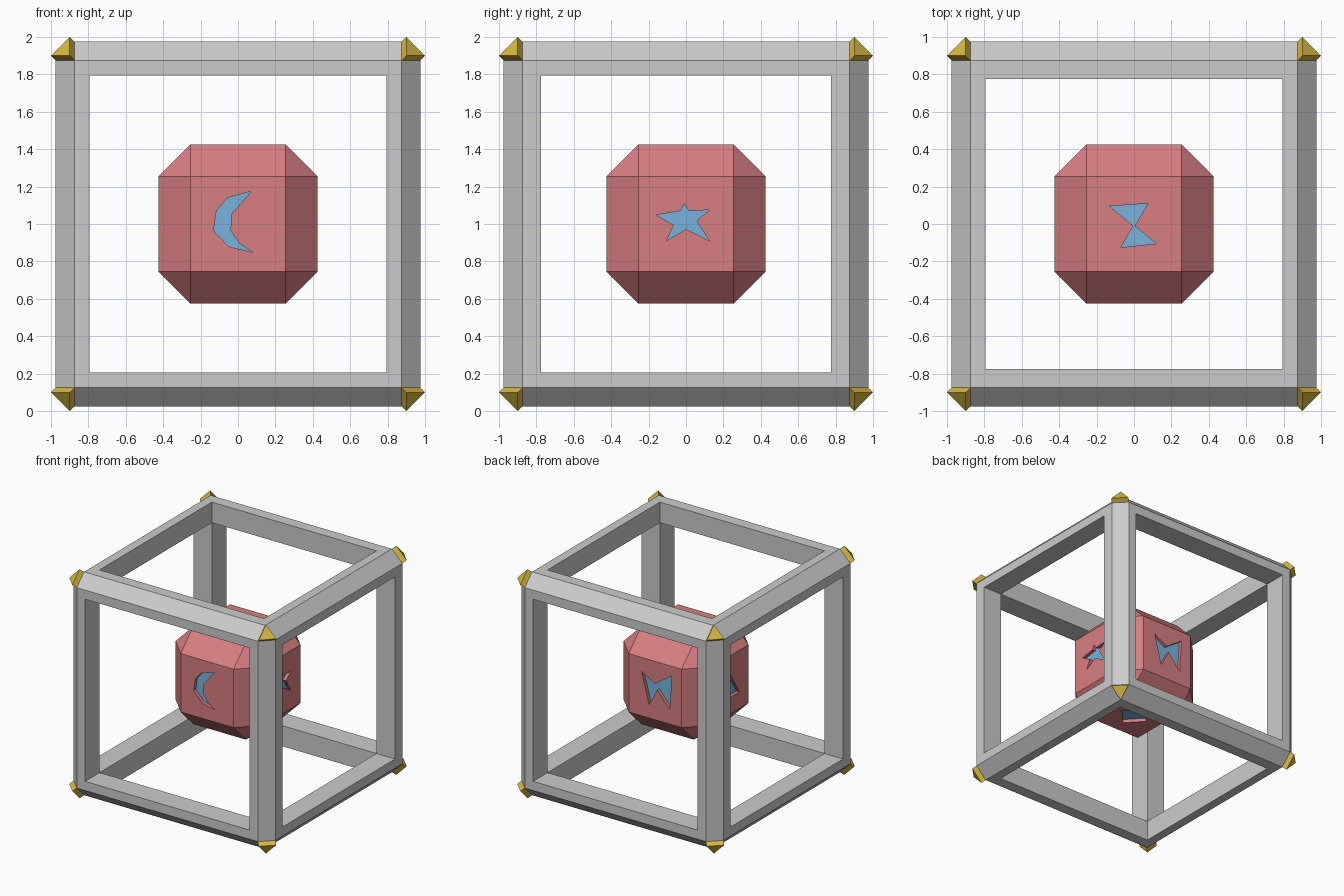
import bpy, bmesh
from mathutils import Vector, Matrix
from itertools import product

if "Cube" in bpy.data.objects:
    bpy.data.objects.remove(bpy.data.objects["Cube"])

CENTRE = Vector((0, 0, 1))


def material(name, rgb):
    m = bpy.data.materials.new(name)
    m.diffuse_color = (*rgb, 1)
    m.use_nodes = True
    m.node_tree.nodes["Principled BSDF"].inputs["Base Color"].default_value = m.diffuse_color
    return m


RED = material("red", (0.69, 0.21, 0.22))
BLUE = material("blue", (0.19, 0.45, 0.73))
GOLD = material("gold", (0.69, 0.48, 0.05))


def finish(name, bm, mat=None):
    bmesh.ops.recalc_face_normals(bm, faces=bm.faces)
    me = bpy.data.meshes.new(name)
    bm.to_mesh(me)
    bm.free()
    ob = bpy.data.objects.new(name, me)
    bpy.context.collection.objects.link(ob)
    if mat:
        me.materials.append(mat)
    return ob


def chamfered_box(name, half, inset, mat=None):
    """Box whose edges are cut flat and whose corners become triangles."""
    bm = bmesh.new()
    for s in product((-1, 1), repeat=3):
        for a in range(3):
            p = [(h if i == a else h - inset) * s[i] for i, h in enumerate(half)]
            bm.verts.new(CENTRE + Vector(p))
    bmesh.ops.convex_hull(bm, input=bm.verts)
    bmesh.ops.dissolve_limit(bm, angle_limit=0.01, verts=bm.verts, edges=bm.edges)
    return finish(name, bm, mat)


def box(name, half):
    bm = bmesh.new()
    bmesh.ops.create_cube(bm, size=2)
    bmesh.ops.transform(bm, verts=bm.verts,
                        matrix=Matrix.Translation(CENTRE) @ Matrix.Diagonal((*half, 1)))
    return finish(name, bm)


def prism(name, pts, right, up, lo, hi, mat=None):
    """Extrude a flat outline between two distances along a core face normal."""
    r, u = Vector(right), Vector(up)
    n = r.cross(u)
    bm = bmesh.new()
    face = bm.faces.new([bm.verts.new(CENTRE + r * x + u * y + n * lo) for x, y in pts])
    ext = bmesh.ops.extrude_face_region(bm, geom=[face], use_keep_orig=True)
    bmesh.ops.translate(bm, vec=n * (hi - lo),
                        verts=[v for v in ext["geom"] if isinstance(v, bmesh.types.BMVert)])
    return finish(name, bm, mat)


def cut(ob, cutter):
    mod = ob.modifiers.new("cut", "BOOLEAN")
    mod.operation, mod.solver, mod.object = "DIFFERENCE", "EXACT", cutter
    bpy.context.view_layer.objects.active = ob
    bpy.ops.object.modifier_apply(modifier=mod.name)
    bpy.data.objects.remove(cutter)


# Cage: chamfered box with a square opening through each axis
OUT, BEV = 0.975, 0.1
cage = chamfered_box("cage_frame", (OUT,) * 3, BEV)
for axis in range(3):
    hole = [0.795, 0.775, 0.795]
    hole[axis] = 1.3
    cut(cage, box("opening", hole))

# Corner caps: triangular plates standing on the cage corners
bm = bmesh.new()
for s in product((-1, 1), repeat=3):
    verts = []
    for lift in (0, 0.025):
        for a in range(3):
            p = [((OUT if i == a else OUT - BEV) + lift) * s[i] for i in range(3)]
            verts.append(bm.verts.new(CENTRE + Vector(p)))
    bm.faces.new(verts[:3])
    bm.faces.new(verts[3:])
    for i in range(3):
        j = (i + 1) % 3
        bm.faces.new((verts[i], verts[j], verts[j + 3], verts[i + 3]))
finish("corner_caps", bm, GOLD)

# Core block
CORE = 0.425
core = chamfered_box("core_block", (CORE,) * 3, 0.17, RED)

# Symbols sunk into the six core faces: outline, right and up directions
X, Y, Z = (1, 0, 0), (0, 1, 0), (0, 0, 1)
symbols = {
    "front_crescent": ([(.07, .175), (-.056, .14), (-.115, .07), (-.13, -.035), (-.05, -.12),
                        (.083, -.152), (.01, -.107), (-.04, -.037), (-.035, .053), (.02, .115)],
                       X, Z),
    "right_star": ([(-.01, .107), (.015, .07), (.125, .075), (.056, .016), (.125, -.09),
                    (0, -.027), (-.105, -.09), (-.065, -.005), (-.16, .048), (-.03, .07)], Y, Z),
    "top_hourglass": ([(-.13, .095), (.075, .11), (.004, -.01), (.12, -.105),
                       (-.07, -.125), (-.004, -.01)], X, Y),
    "back_zigzag": ([(-.13, .13), (0, .06), (.16, .17), (.14, -.13), (.02, .01),
                     (-.06, -.14)], (-1, 0, 0), Z),
    "left_triangle": ([(-.02, .13), (.13, -.11), (-.13, -.11)], (0, -1, 0), Z),
    "bottom_diamond": ([(.13, 0), (0, .14), (-.13, 0), (0, -.14)], X, (0, -1, 0)),
}
for name, (pts, right, up) in symbols.items():
    cut(core, prism("recess", pts, right, up, CORE - 0.035, CORE + 0.05))
    prism(name, pts, right, up, CORE - 0.035, CORE - 0.03, BLUE)
